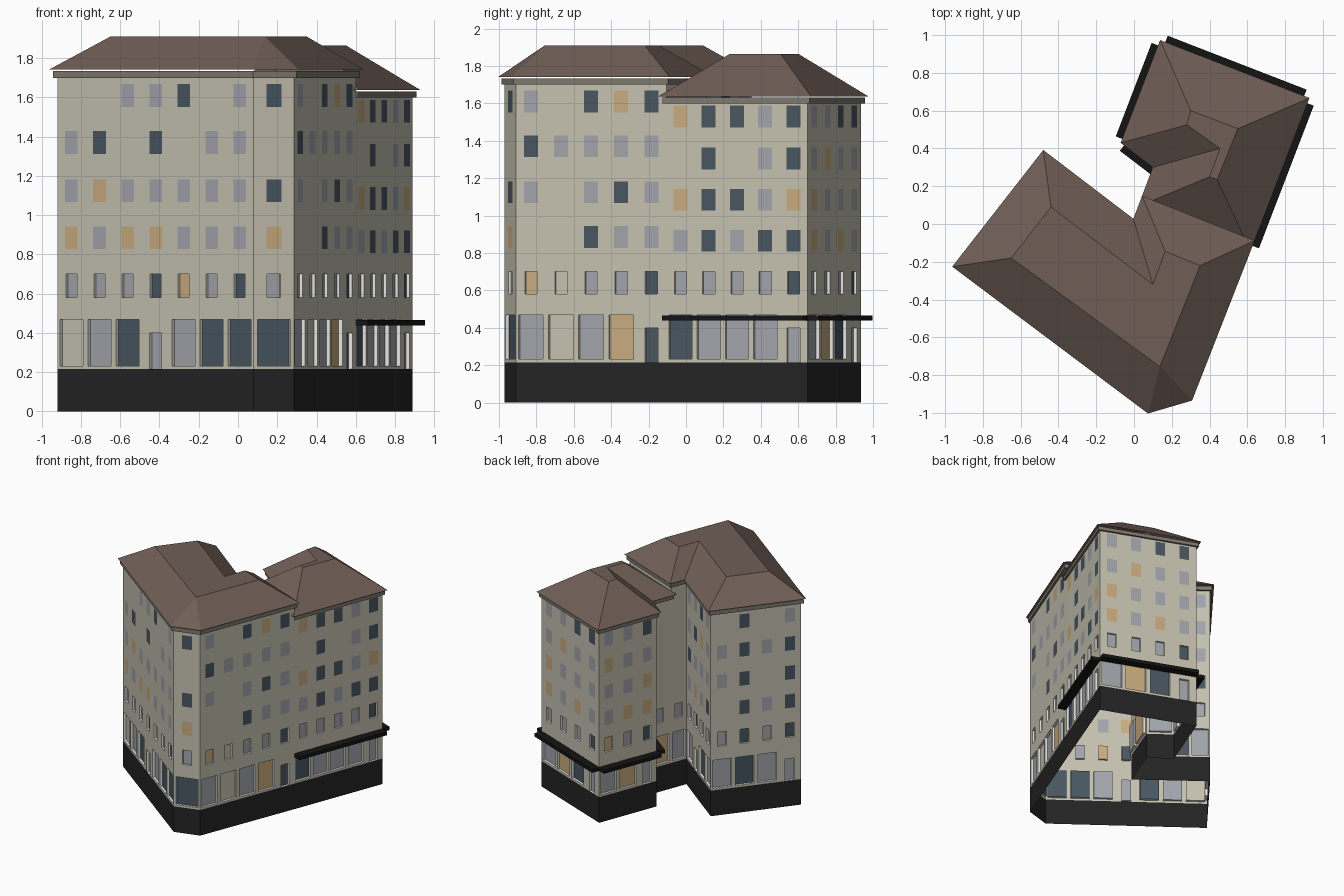
import bpy, bmesh
from mathutils import Vector

if "Cube" in bpy.data.objects:
    bpy.data.objects.remove(bpy.data.objects["Cube"])

# ---- flat colours (linear) ----
COLOURS = {
    "cream_plaster": (0.56, 0.54, 0.44), "black_plinth": (0.017, 0.017, 0.017),
    "black_awning": (0.007, 0.007, 0.007), "brown_roof": (0.16, 0.112, 0.092),
    "taupe_cornice": (0.21, 0.19, 0.155), "white_reveal": (0.9, 0.9, 0.88),
    "grey_glass": (0.36, 0.375, 0.41), "dark_glass": (0.065, 0.092, 0.12),
    "amber_glass": (0.58, 0.41, 0.21)}
MATS = {}
for name, c in COLOURS.items():
    MATS[name] = bpy.data.materials.new(name)
    MATS[name].diffuse_color = (*c, 1)
GLASS = {"c": 0, "w": 1, "g": 2, "d": 3, "t": 4}
WALL_MATS = ["cream_plaster", "white_reveal", "grey_glass", "dark_glass", "amber_glass"]


def make(name, quads, mats):
    """Object from a list of (points, material index)."""
    bm = bmesh.new()
    for pts, mi in quads:
        f = bm.faces.new([bm.verts.new(p) for p in pts])
        f.material_index = mi
    bmesh.ops.remove_doubles(bm, verts=bm.verts, dist=1e-5)
    me = bpy.data.meshes.new(name)
    bm.to_mesh(me)
    bm.free()
    for m in mats:
        me.materials.append(MATS[m])
    ob = bpy.data.objects.new(name, me)
    bpy.context.collection.objects.link(ob)
    return ob


def offset(poly, d):
    """Mitred outward offset of a counter-clockwise polygon."""
    out = []
    for i, p in enumerate(poly):
        a, b = (p - poly[i - 1]).normalized(), (poly[(i + 1) % len(poly)] - p).normalized()
        n1, n2 = Vector((a.y, -a.x)), Vector((b.y, -b.x))
        out.append(p + (n1 + n2) * d / (1 + n1.dot(n2)))
    return out


def at(p, z):
    return (p.x, p.y, z)


# ---- footprint corners ----
P = {k: Vector(v) for k, v in dict(
    A=(-0.92, -0.22), B=(0.08, -0.97), C=(0.285, -0.91), D=(0.60, -0.105),
    E=(0.89, 0.65), F=(0.155, 0.935), G=(-0.035, 0.44), H=(0.135, 0.31),
    K=(0.06, 0.11), I=(0.01, -0.02), J=(-0.475, 0.35)).items()}
PLINTH = 0.215
ROWS = {"tall": (0.885, 1.125, 1.37, 1.61), "low": (0.865, 1.085, 1.305, 1.53)}
TOP = {"tall": 1.70, "low": 1.60}


def facade(a, b, wing, door, rows):
    """Wall from corner a to b; rows hold one glass letter per bay, ground floor first."""
    p, q = P[a], P[b]
    length, n = (q - p).length, len(rows[0])
    t = (q - p) / length
    inward = Vector((-t.y, t.x))
    bay = length / n
    quads = []

    def pt(u, z, d=0.0):
        return at(p + t * u + inward * d, z)

    def rect(u0, u1, z0, z1, mi=0, d=0.0):
        if u1 - u0 > 1e-5 and z1 - z0 > 1e-5:
            quads.append(([pt(u0, z0, d), pt(u1, z0, d), pt(u1, z1, d), pt(u0, z1, d)], mi))

    for i in range(n):
        u0, mid, z = i * bay, (i + 0.5) * bay, PLINTH
        # (width, bottom, top, recess) of each opening in this bay
        cells = [(0.075, PLINTH, 0.40, 0.02) if i == door else (bay * 0.82, 0.232, 0.468, 0.02),
                 (0.07, 0.58, 0.70, 0.016)]
        cells += [(0.08, c - 0.058, c + 0.058, 0.0) for c in ROWS[wing]]
        for row, (w, z0, z1, d) in zip(rows, cells):
            w = min(w, bay * 0.82)
            l, r = mid - w / 2, mid + w / 2
            rect(u0, u0 + bay, z, z0)
            rect(u0, l, z0, z1)
            rect(r, u0 + bay, z0, z1)
            rect(l, r, z0, z1, GLASS[row[i]], d)
            if d:  # reveals around the recessed pane
                ring = [(l, z0), (r, z0), (r, z1), (l, z1)]
                for k in range(4):
                    e, f = ring[k], ring[(k + 1) % 4]
                    quads.append(([pt(*e), pt(*f), pt(*f, d), pt(*e, d)], 1))
            z = z1
        rect(u0, u0 + bay, z, TOP[wing])
    make(f"facade_{a}{b}".lower(), quads, WALL_MATS)


# ---- facades with windows ----
facade("A", "B", "tall", 3, ["cgdggdd", "gggdtgd", "tgttggg", "gtggggg", "gdcdcgg", "ccggdcg"])
facade("B", "C", "tall", -1, ["d", "g", "t", "d", "c", "d"])
facade("C", "D", "tall", 4, ["gcgtd", "tcggd", "ccdgg", "gcgdg", "dgggg", "gcdtd"])
facade("D", "E", "low", 4, ["dgggg", "ggggd", "gdgdd", "tddgt", "cdcgd", "tddgd"])
facade("E", "F", "low", 3, ["gtdg", "gggd", "tgtg", "tggg", "gtgg", "ggdd"])
facade("F", "G", "low", 2, ["gtg", "tgd", "gtt", "ggt", "tgg", "ggd"])
facade("G", "H", "low", -1, ["g", "g", "g", "c", "g", "c"])
facade("H", "K", "low", -1, ["t", "g", "c", "c", "c", "c"])
facade("K", "I", "tall", -1, ["g", "g", "c", "c", "c", "c"])
facade("I", "J", "tall", 1, ["ggdg", "gdgg", "gtgd", "dggg", "gdtg", "ggdg"])
facade("J", "A", "tall", 3, ["gdgg", "gdgd", "cdgd", "gdcd", "gdgd", "cdcg"])
make("party_wall", [([at(P["D"], 1.55), at(P["K"], 1.55), at(P["K"], 1.7), at(P["D"], 1.7)], 0)],
     ["cream_plaster"])

# ---- black plinth around the whole outline ----
outline = [P[k] for k in "ABCDEFGHKIJ"]
make("plinth", [([at(p, 0), at(q, 0), at(q, PLINTH), at(p, PLINTH)], 0)
                for p, q in zip(outline, outline[1:] + outline[:1])], ["black_plinth"])


# ---- cornice band and flat-topped hipped roof per wing ----
def roof(name, corners, flat, links, top, eave, peak, skip=None):
    poly = [P[k] for k in corners]
    n = len(poly)
    band, edge = offset(poly, 0.016), offset(poly, 0.03)
    z0, z1 = top, eave - 0.008
    cornice, slopes = [], []
    flat = [Vector(f) for f in flat]
    for i in range(n):
        j = (i + 1) % n
        if corners[i] + corners[j] != skip:
            a, b, c, d = band[i], band[j], poly[i], poly[j]
            cornice += [([at(a, z0), at(b, z0), at(b, z1), at(a, z1)], 0),
                        ([at(c, z0), at(d, z0), at(b, z0), at(a, z0)], 0),
                        ([at(a, z1), at(b, z1), at(d, z1), at(c, z1)], 0)]
        face = [at(edge[i], eave), at(edge[j], eave), at(flat[links[j]], peak)]
        if links[i] != links[j]:
            face.append(at(flat[links[i]], peak))
        slopes.append((face, 0))
    slopes.append(([at(f, peak) for f in flat], 0))
    make(name + "_cornice", cornice, ["taupe_cornice"])
    make(name + "_roof", slopes, ["brown_roof"])


roof("main", "ABCDKIJ",
     [(-0.65, -0.18), (0.137, -0.755), (0.35, -0.22), (0.165, -0.145), (0.10, -0.32), (-0.44, 0.09)],
     [0, 1, 1, 2, 3, 4, 5], 1.70, 1.742, 1.91)
roof("rear_wing", "DEFGHK",
     [(0.44, 0.235), (0.55, 0.505), (0.30, 0.60), (0.28, 0.525), (0.455, 0.40), (0.40, 0.25)],
     [0, 1, 2, 3, 4, 5], 1.60, 1.638, 1.865, skip="KD")

# ---- shop awnings: one straight slab per rear wing wall ----
for a, b in ("DE", "EF", "FG", "GH"):
    p, q = P[a], P[b]
    t = (q - p).normalized()
    o = Vector((t.y, -t.x)) * 0.066
    base = [p, p + o, q + o, q]
    lo, hi = [at(v, 0.438) for v in base], [at(v, 0.467) for v in base]
    quads = [(lo[::-1], 0), (hi, 0)]
    quads += [([lo[k], lo[(k + 1) % 4], hi[(k + 1) % 4], hi[k]], 0) for k in range(4)]
    make(f"awning_{a}{b}".lower(), quads, ["black_awning"])

for m in bpy.data.materials:
    if m.users and not m.is_grease_pencil:
        m.use_nodes = True
        m.node_tree.nodes["Principled BSDF"].inputs["Base Color"].default_value = m.diffuse_color
